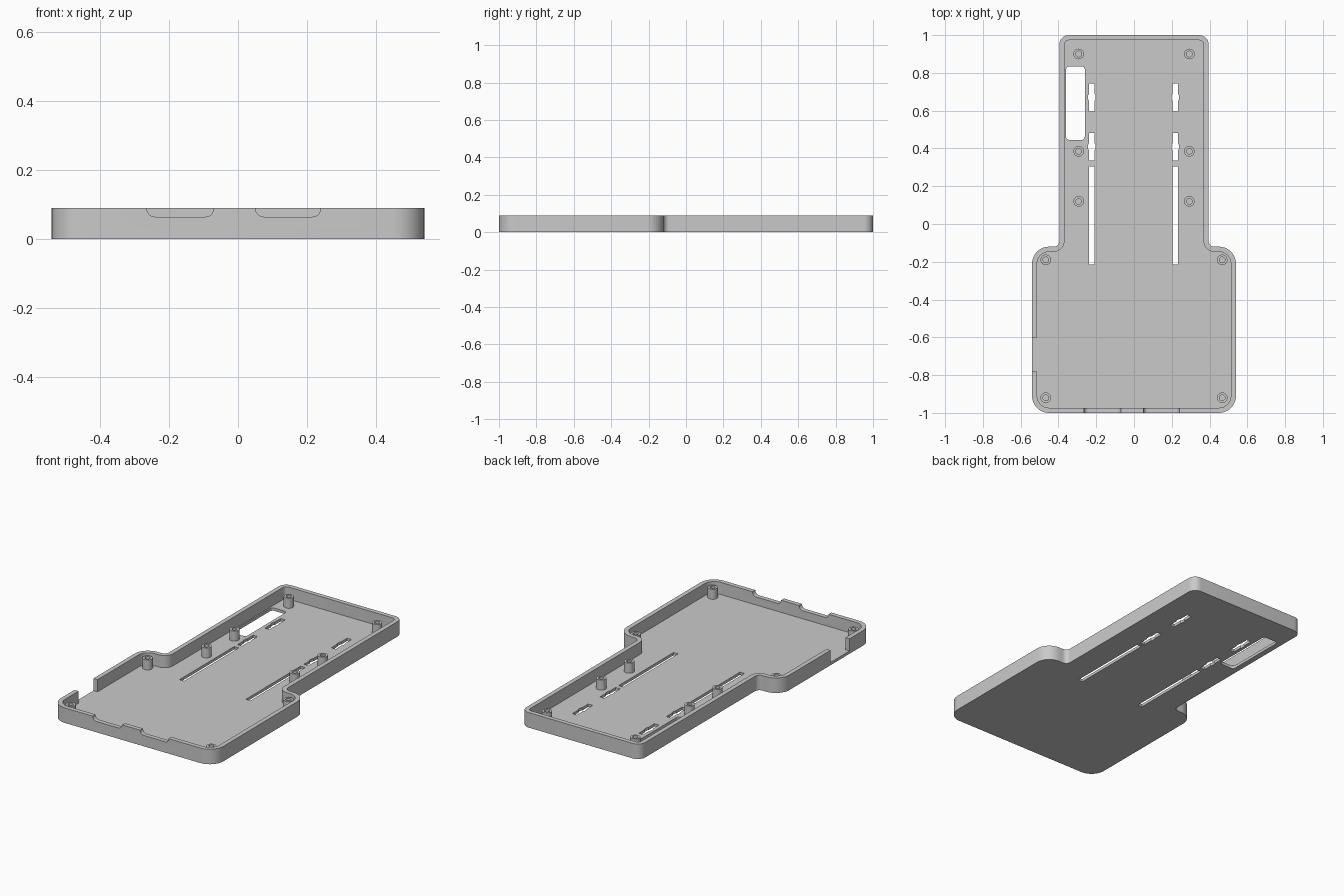
import bpy, bmesh, math
from mathutils import Vector, Matrix

cube = bpy.data.objects.get("Cube")
if cube:
    bpy.data.objects.remove(cube, do_unlink=True)

HEIGHT, FLOOR, WALL, POST_TOP = 0.09, 0.017, 0.027, 0.077

grey = bpy.data.materials.new("plain_grey")
grey.use_nodes = True
colour = (0.59, 0.59, 0.59, 1)
grey.diffuse_color = colour
grey.node_tree.nodes["Principled BSDF"].inputs["Base Color"].default_value = colour


def rounded(corners, steps=8):
    """Turn (x, y, radius) corners into a polygon with arcs."""
    points = []
    for i, (x, y, r) in enumerate(corners):
        p = Vector((x, y, 0))
        if r <= 0:
            points.append(p)
            continue
        a = (Vector((*corners[i - 1][:2], 0)) - p).normalized()
        b = (Vector((*corners[(i + 1) % len(corners)][:2], 0)) - p).normalized()
        half = a.angle(b) / 2
        centre = p + (a + b).normalized() * r / math.sin(half)
        reach = r / math.tan(half)
        start = (p + a * reach - centre).normalized()
        end = (p + b * reach - centre).normalized()
        for k in range(steps + 1):
            points.append(centre + start.slerp(end, k / steps) * r)
    return points


def finish(bm, name):
    bmesh.ops.recalc_face_normals(bm, faces=bm.faces)
    mesh = bpy.data.meshes.new(name)
    bm.to_mesh(mesh)
    bm.free()
    mesh.materials.append(grey)
    obj = bpy.data.objects.new(name, mesh)
    bpy.context.collection.objects.link(obj)
    return obj


def prism(name, points, low, high, matrix=Matrix()):
    bm = bmesh.new()
    face = bm.faces.new([bm.verts.new((p.x, p.y, low)) for p in points])
    extruded = bmesh.ops.extrude_face_region(bm, geom=[face])["geom"]
    moved = [v for v in extruded if isinstance(v, bmesh.types.BMVert)]
    bmesh.ops.translate(bm, verts=moved, vec=(0, 0, high - low))
    bm.transform(matrix)
    return finish(bm, name)


def box_outline(x0, x1, y0, y1, r=0):
    return rounded([(x0, y0, r), (x1, y0, r), (x1, y1, r), (x0, y1, r)], 4)


def activate(obj):
    bpy.ops.object.select_all(action="DESELECT")
    obj.select_set(True)
    bpy.context.view_layer.objects.active = obj


def cut(target, cutter):
    cutter.hide_render = True
    mod = target.modifiers.new("cut", "BOOLEAN")
    mod.operation, mod.solver, mod.object = "DIFFERENCE", "EXACT", cutter
    activate(target)
    bpy.ops.object.modifier_apply(modifier=mod.name)
    bpy.data.objects.remove(cutter, do_unlink=True)


def outline(t):
    """Wide front and narrow back, inset by t."""
    side = [(0.54 - t, -1 + t, 0.09 - t), (0.54 - t, -0.12 - t, 0.09 - t),
            (0.395 - t, -0.12 - t, 0.03 + t), (0.395 - t, 1 - t, 0.05 - t)]
    return rounded(side + [(-x, y, r) for x, y, r in reversed(side)])


# Tray body with hollow inside
tray = prism("tray", outline(0), 0, HEIGHT)
cut(tray, prism("cavity", outline(WALL), FLOOR, 0.2))

# Gap in the right wall
cut(tray, prism("side_gap", box_outline(-0.6, -0.5, -0.78, -0.6), FLOOR, 0.2))

# Shallow notches in the front wall
for x0, x1 in ((-0.265, -0.07), (0.05, 0.24)):
    shape = rounded([(x0 + 0.004, 0.065, 0.024), (x1 - 0.004, 0.065, 0.024),
                     (x1, HEIGHT, 0), (x1, 0.15, 0), (x0, 0.15, 0), (x0, HEIGHT, 0)])
    cut(tray, prism("front_notch", shape, 0.93, 1.05, Matrix.Rotation(math.pi / 2, 4, "X")))

# Rectangular window in the floor
cut(tray, prism("window", box_outline(-0.36, -0.26, 0.445, 0.835, 0.018), -0.1, 0.05))

# Long slots, and short slots with a wider middle
for x in (-0.223, 0.218):
    cut(tray, prism("slot", box_outline(x - 0.015, x + 0.015, -0.215, 0.305), -0.1, 0.05))
    for y0, y1 in ((0.335, 0.483), (0.595, 0.745)):
        cut(tray, prism("slot", box_outline(x - 0.015, x + 0.015, y0, y1), -0.1, 0.05))
        mid = (y0 + y1) / 2
        bulge = box_outline(x - 0.02, x + 0.02, mid - 0.02, mid + 0.02, 0.012)
        cut(tray, prism("slot_bulge", bulge, -0.1, 0.05))


# Hollow screw posts
def post(x, y):
    bm = bmesh.new()
    base = FLOOR - 0.005
    profile = [(0.028, base), (0.028, POST_TOP), (0.015, POST_TOP), (0.015, base)]
    verts = [bm.verts.new((r, 0, z)) for r, z in profile]
    edges = [bm.edges.new((verts[i - 1], verts[i])) for i in range(4)]
    bmesh.ops.spin(bm, geom=verts + edges, axis=(0, 0, 1), cent=(0, 0, 0),
                   angle=math.tau, steps=24)
    bmesh.ops.remove_doubles(bm, verts=bm.verts, dist=0.0001)
    bmesh.ops.translate(bm, verts=bm.verts, vec=(x, y, 0))
    return finish(bm, "screw_post")


parts = [tray]
for x, y in ((0.293, 0.9), (0.293, 0.385), (0.293, 0.12), (0.467, -0.19), (0.467, -0.92)):
    parts += [post(x, y), post(-x, y)]

for part in parts:
    activate(part)
    bpy.ops.object.shade_smooth_by_angle(angle=math.radians(30))
